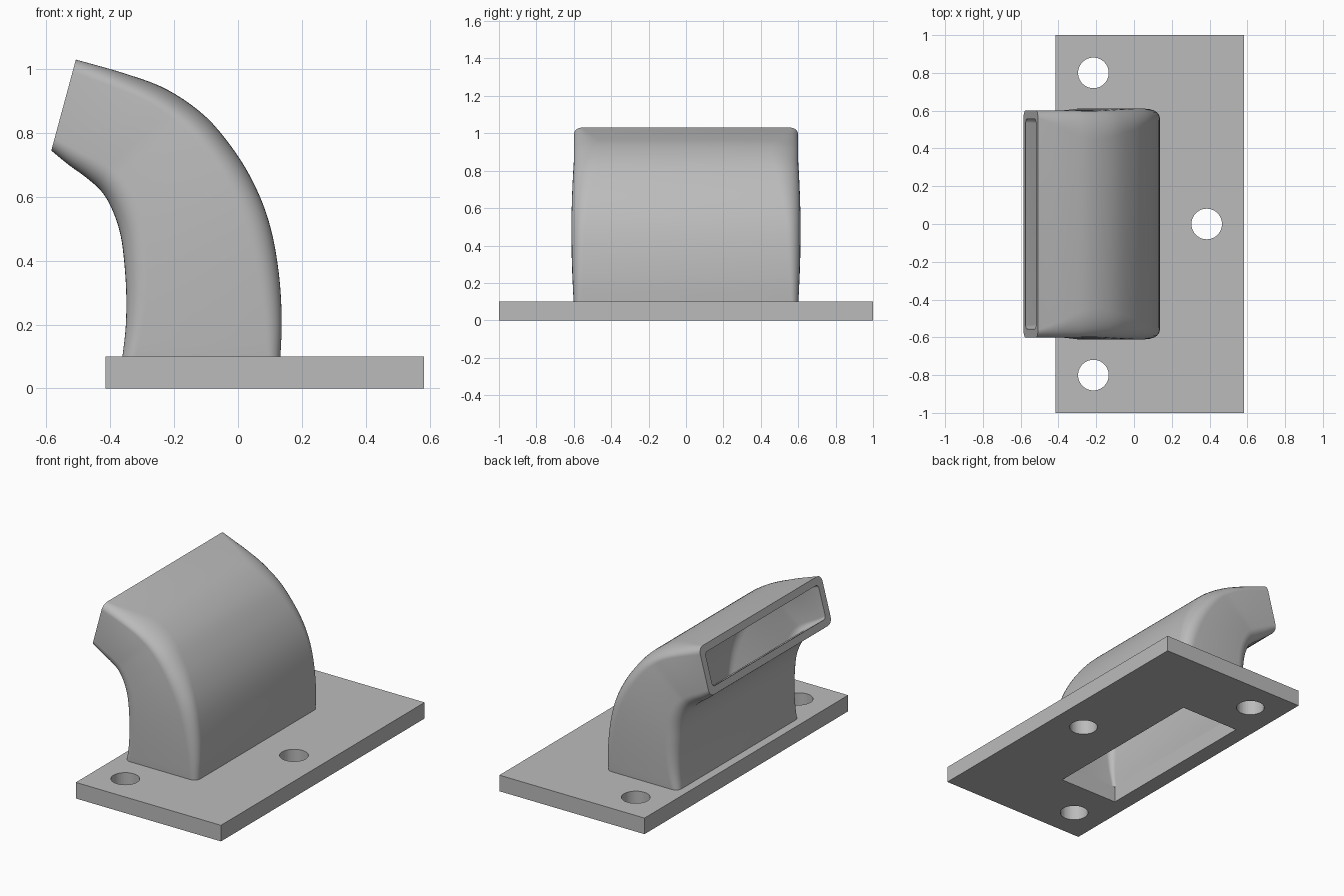
import bpy, bmesh, math
from mathutils import Vector

cube = bpy.data.objects.get("Cube")
if cube:
    bpy.data.objects.remove(cube, do_unlink=True)

grey = bpy.data.materials.new("plain grey")
grey.use_nodes = True
colour = (0.5, 0.5, 0.5, 1)
grey.diffuse_color = colour
grey.node_tree.nodes["Principled BSDF"].inputs["Base Color"].default_value = colour


def box(name, x0, x1, half_y, z0, z1):
    bpy.ops.mesh.primitive_cube_add(size=1, location=((x0 + x1) / 2, 0, (z0 + z1) / 2))
    ob = bpy.context.object
    ob.name = name
    ob.scale = (x1 - x0, 2 * half_y, z1 - z0)
    bpy.ops.object.transform_apply(location=True, rotation=False, scale=True)
    return ob


def cut(target, cutter):
    mod = target.modifiers.new("cut", "BOOLEAN")
    mod.operation, mod.solver, mod.object = "DIFFERENCE", "EXACT", cutter
    bpy.context.view_layer.objects.active = target
    bpy.ops.object.modifier_apply(modifier=mod.name)
    bpy.data.objects.remove(cutter, do_unlink=True)


# Mounting plate with an air slot and three screw holes
plate = box("mounting_plate", -0.415, 0.583, 1.0, 0, 0.1)
plate.data.materials.append(grey)
cut(plate, box("slot_cutter", -0.315, 0.085, 0.55, -0.1, 0.2))
for x, y in ((-0.215, 0.8), (-0.215, -0.8), (0.385, 0)):
    bpy.ops.mesh.primitive_cylinder_add(vertices=48, radius=0.081, depth=0.4, location=(x, y, 0.05))
    cut(plate, bpy.context.object)

# Duct side outline: outer bend and inner bend as matching x, z pairs
OUTER = [(.133, .1), (.137, .22), (.128, .36), (.103, .5), (.06, .62),
         (-.005, .735), (-.1, .85), (-.22, .935), (-.35, .985), (-.508, 1.03)]
INNER = [(-.362, .1), (-.352, .19), (-.35, .29), (-.356, .39), (-.368, .48),
         (-.392, .555), (-.426, .615), (-.475, .66), (-.53, .70), (-.585, .745)]
WALL = 0.045
STEPS = 45
ARC = 8


def spline(points, t):
    """Catmull-Rom point at t in 0..1."""
    s = t * (len(points) - 1)
    i = min(int(s), len(points) - 2)
    f = s - i
    p = [Vector(points[min(max(i + k, 0), len(points) - 1)]) for k in (-1, 0, 1, 2)]
    return 0.5 * (2 * p[1] + (p[2] - p[0]) * f
                  + (2 * p[0] - 5 * p[1] + 4 * p[2] - p[3]) * f ** 2
                  + (3 * p[1] - p[0] - 3 * p[2] + p[3]) * f ** 3)


def section(t, inset):
    """Rounded cross-section across the duct, shrunk by the inset."""
    a, b = spline(INNER, t), spline(OUTER, t)
    u = (b - a).normalized()
    length = (b - a).length
    half = 0.6 + 0.012 * math.sin(math.pi * min(t * 1.4, 1)) - inset
    # corner size along the section and across the width
    bulge = math.sin(math.pi * t)
    deep = 0.04 + 0.04 * bulge
    wide_out = spline([(.04, 0), (.06, 0), (.08, 0), (.12, 0), (.15, 0), (.04, 0)], t).x
    corners = [(1, 1, wide_out), (-1, 1, deep), (-1, -1, deep), (1, -1, wide_out)]
    ring = []
    for k, (su, sy, wide) in enumerate(corners):
        du = max(deep - inset * 0.6, 0.02)
        dy = max(wide - inset * 0.6, 0.02)
        cu = length - inset - du if su > 0 else inset + du
        for j in range(ARC + 1):
            ang = math.pi / 2 * (k + j / ARC)
            p = a + u * (cu + du * math.cos(ang))
            ring.append((p.x, sy * (half - dy) + dy * math.sin(ang), p.y))
    return ring


# Hollow curved duct: outside wall, inside wall and the rim at the mouth
bm = bmesh.new()
ts = [i / STEPS for i in range(STEPS + 1)]
rings = [[bm.verts.new(co) for co in section(t, 0)] for t in ts]
rings += [[bm.verts.new(co) for co in section(t, WALL)] for t in reversed(ts)]
for r0, r1 in zip(rings, rings[1:]):
    n = len(r0)
    for i in range(n):
        j = (i + 1) % n
        bm.faces.new((r0[i], r0[j], r1[j], r1[i]))
bmesh.ops.recalc_face_normals(bm, faces=bm.faces)
mesh = bpy.data.meshes.new("curved_duct")
bm.to_mesh(mesh)
bm.free()
mesh.materials.append(grey)
duct = bpy.data.objects.new("curved_duct", mesh)
bpy.context.collection.objects.link(duct)
bpy.ops.object.select_all(action="DESELECT")
duct.select_set(True)
bpy.context.view_layer.objects.active = duct
bpy.ops.object.shade_smooth_by_angle(angle=math.radians(35))
